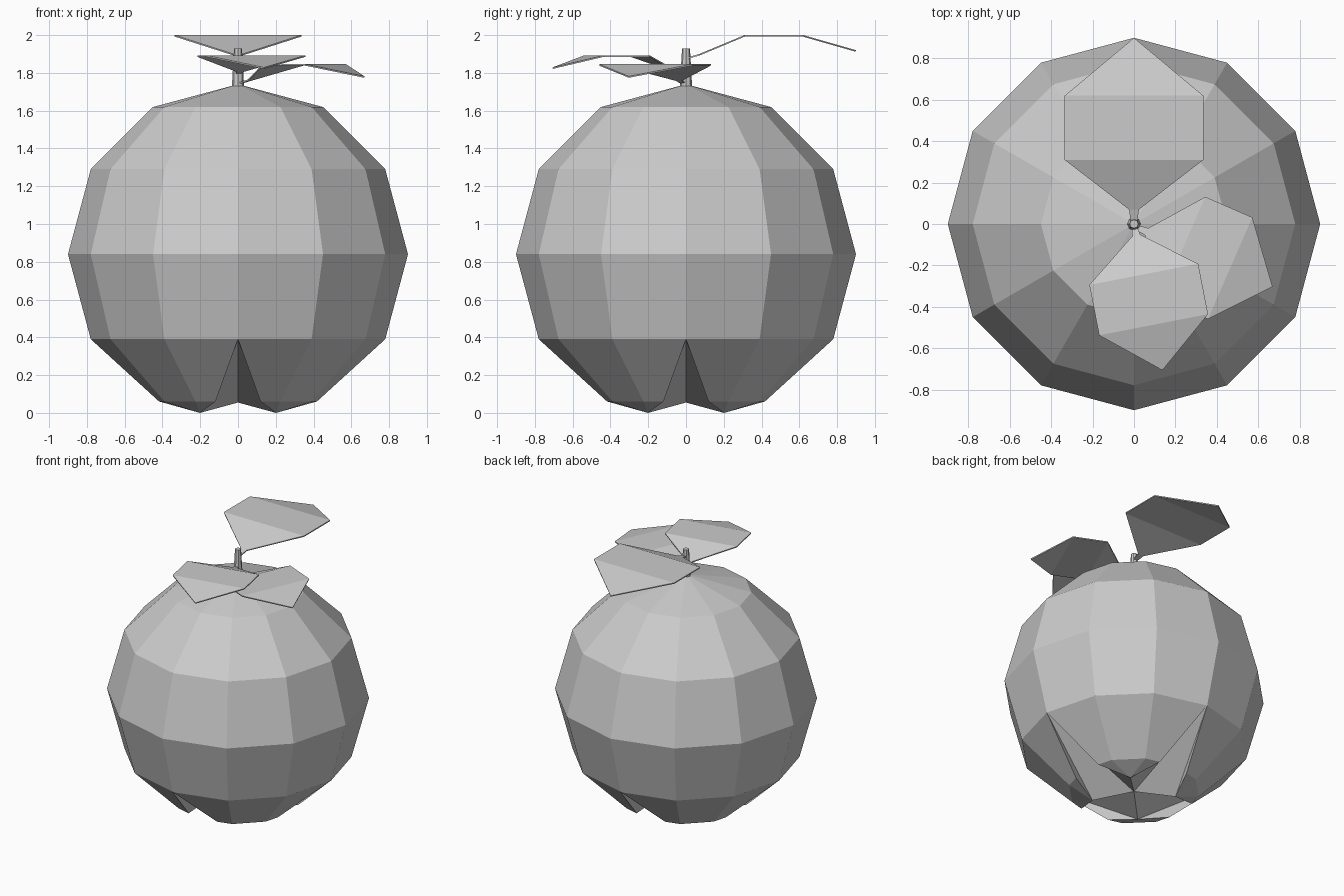
import bpy, bmesh
from math import sin, cos, radians
from mathutils import Vector, Matrix

cube = bpy.data.objects.get("Cube")
if cube:
    bpy.data.objects.remove(cube, do_unlink=True)

grey = bpy.data.materials.new("plain_grey")
grey.use_nodes = True
COLOUR = (0.6, 0.6, 0.6, 1)
grey.diffuse_color = COLOUR
grey.node_tree.nodes["Principled BSDF"].inputs["Base Color"].default_value = COLOUR


def finish(bm, name):
    bmesh.ops.recalc_face_normals(bm, faces=bm.faces)
    mesh = bpy.data.meshes.new(name)
    bm.to_mesh(mesh)
    bm.free()
    mesh.materials.append(grey)
    obj = bpy.data.objects.new(name, mesh)
    bpy.context.collection.objects.link(obj)
    return obj


# Fruit body: twelve-sided ball with four lobes underneath
RADIUS, MIDDLE, SIDES = 0.9, 0.84, 12


def build_body():
    bm = bmesh.new()

    def ring_point(k, lat):
        a = radians(30 * k)
        r = RADIUS * cos(radians(lat))
        return Vector((r * cos(a), r * sin(a), MIDDLE + RADIUS * sin(radians(lat))))

    rings = [[bm.verts.new(ring_point(k, lat)) for k in range(SIDES)]
             for lat in (60, 30, 0, -30)]
    top = bm.verts.new((0, 0, MIDDLE + RADIUS))
    pit = bm.verts.new((0, 0, 0.055))
    for k in range(SIDES):
        j = (k + 1) % SIDES
        bm.faces.new((top, rings[0][k], rings[0][j]))
        for up, low in zip(rings, rings[1:]):
            bm.faces.new((up[k], low[k], low[j], up[j]))

    # Each lobe spans a quarter turn between two creases
    low = rings[3]
    for k in range(0, SIDES, 3):
        upper = [low[(k + i) % SIDES] for i in range(4)]
        ends = [ring_point(k + i, -60) for i in range(4)]
        rim = [ends[0].lerp(ends[1], 0.53), ends[1], ends[2], ends[3].lerp(ends[2], 0.53)]
        rim = [bm.verts.new(p) for p in rim]
        a = radians(30 * k + 45)
        tip = bm.verts.new((0.285 * cos(a), 0.285 * sin(a), 0))
        for i in range(3):
            bm.faces.new((upper[i], rim[i], rim[i + 1], upper[i + 1]))
            bm.faces.new((tip, rim[i + 1], rim[i]))
        for i in (0, 3):
            bm.faces.new((upper[i], rim[i], tip))
            bm.faces.new((upper[i], tip, pit))
    return finish(bm, "fruit_body")


# Stalk: short tapered post
def build_stalk():
    bm = bmesh.new()
    bmesh.ops.create_cone(bm, cap_ends=True, segments=8, radius1=0.034, radius2=0.021,
                          depth=0.23, matrix=Matrix.Translation((0, 0, 1.815)))
    return finish(bm, "stalk")


# Leaf: strip of folded panels from the stem to a pointed tip (half width, reach, height)
LEAF = [(0.014, 0.0, 0.0), (0.024, 0.07, 0.02), (0.335, 0.31, 0.12), (0.335, 0.62, 0.12)]


def build_leaf(name, size, turn, height, offset=(0, 0)):
    bm = bmesh.new()
    rows = [[bm.verts.new((s * w, y, z)) for s in (-1, 1)] for w, y, z in LEAF]
    for a, b in zip(rows, rows[1:]):
        bm.faces.new((a[0], a[1], b[1], b[0]))
    tip = bm.verts.new((0, 0.9, 0.04))
    bm.faces.new((rows[-1][0], rows[-1][1], tip))
    place = (Matrix.Translation((*offset, height)) @ Matrix.Rotation(radians(turn), 4, "Z")
             @ Matrix.Scale(size, 4))
    bmesh.ops.transform(bm, matrix=place, verts=bm.verts)
    obj = finish(bm, name)
    solid = obj.modifiers.new("thickness", "SOLIDIFY")
    solid.thickness = 0.008
    solid.offset = -1


build_body()
build_stalk()
build_leaf("back_leaf", 1.0, 0, 1.88)
build_leaf("front_leaf", 0.8, 191, 1.797)
build_leaf("left_leaf", 0.8, -113.6, 1.75, (0.01, -0.015))
